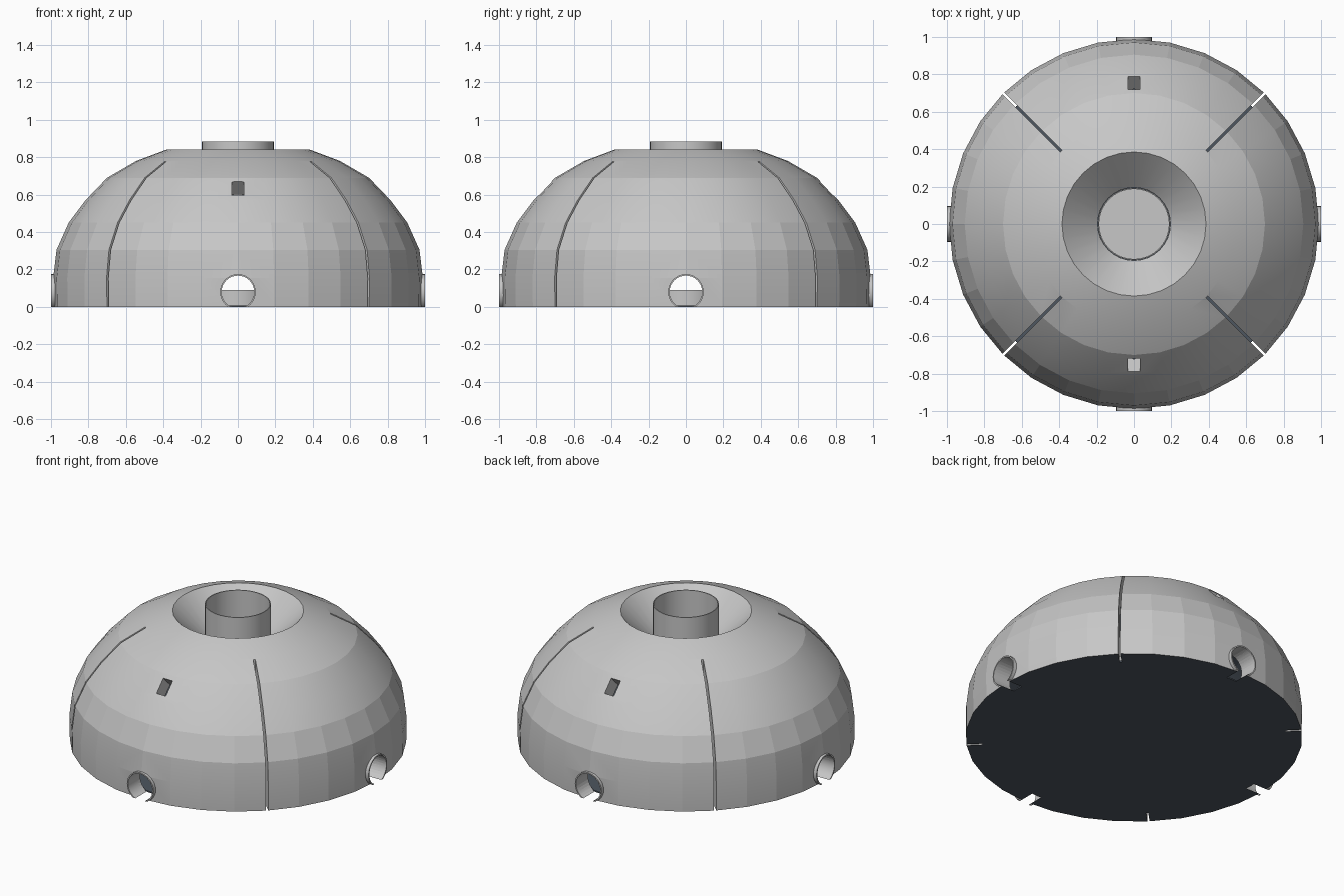
import bpy, bmesh, math
from mathutils import Matrix, Vector

if "Cube" in bpy.data.objects:
    bpy.data.objects.remove(bpy.data.objects["Cube"])


def material(name, rgb):
    m = bpy.data.materials.new(name)
    m.diffuse_color = (*rgb, 1)
    m.use_nodes = True
    m.node_tree.nodes["Principled BSDF"].inputs["Base Color"].default_value = m.diffuse_color
    return m


GREY = material("light grey", (0.57, 0.57, 0.57))
DARK = material("dark slate", (0.075, 0.092, 0.115))


def finish(name, bm, mats):
    bmesh.ops.recalc_face_normals(bm, faces=bm.faces[:])
    me = bpy.data.meshes.new(name)
    bm.to_mesh(me)
    bm.free()
    for m in mats:
        me.materials.append(m)
    ob = bpy.data.objects.new(name, me)
    bpy.context.collection.objects.link(ob)
    return ob


def lathe(name, profile, mats, segs=32, dark=()):
    """Spin a closed (radius, z) outline; edges listed in dark get slot 1."""
    bm = bmesh.new()
    rings = [[bm.verts.new((r * math.cos(2 * math.pi * i / segs),
                            r * math.sin(2 * math.pi * i / segs), z))
              for i in range(segs)] for r, z in profile]
    for k, a in enumerate(rings):
        b = rings[(k + 1) % len(rings)]
        for i in range(segs):
            j = (i + 1) % segs
            bm.faces.new((a[i], a[j], b[j], b[i])).material_index = int(k in dark)
    return finish(name, bm, mats)


def box(name, size, mat):
    bm = bmesh.new()
    bmesh.ops.create_cube(bm, size=1, matrix=mat @ Matrix.Diagonal((*size, 1)))
    return finish(name, bm, [GREY])


def cylinder(name, r, depth, mat, color, segs=32):
    bm = bmesh.new()
    bmesh.ops.create_cone(bm, cap_ends=True, segments=segs, radius1=r, radius2=r,
                          depth=depth, matrix=mat)
    return finish(name, bm, [color])


def cut(ob, cutter):
    mod = ob.modifiers.new("cut", "BOOLEAN")
    mod.operation, mod.solver, mod.object = "DIFFERENCE", "EXACT", cutter
    bpy.context.view_layer.objects.active = ob
    bpy.ops.object.modifier_apply(modifier=mod.name)
    bpy.data.objects.remove(cutter)


def smooth(ob, deg):
    bpy.ops.object.select_all(action="DESELECT")
    ob.select_set(True)
    bpy.context.view_layer.objects.active = ob
    bpy.ops.object.shade_smooth_by_angle(angle=math.radians(deg))


def turn(deg):
    return Matrix.Rotation(math.radians(deg), 4, "Z")


# Hollow dome with a funnel sunk into its top; dark lining and underside
outer = [(.985, 0), (.988, .155), (.97, .305), (.905, .45), (.815, .57),
         (.70, .69), (.545, .78), (.385, .84)]
inner = [(.195, .66), (.195, .62), (.38, .74), (.50, .69), (.64, .61),
         (.74, .51), (.82, .41), (.875, .29), (.885, .15), (.885, 0)]
prof = outer + inner
dome = lathe("dome_shell", prof, [GREY, DARK], dark=range(9, len(prof)))

# Cuts: round openings, diagonal slits, two tilted square windows
HOLE_Z, HOLE_R = .08, .087
for a in (0, 90):
    cut(dome, cylinder("opening_cutter", HOLE_R, 2.4, turn(a)
                       @ Matrix.Translation((0, 0, HOLE_Z))
                       @ Matrix.Rotation(math.pi / 2, 4, "Y"), GREY))
for a in (45, 135, 225, 315):
    cut(dome, box("slit_cutter", (.55, .013, 2),
                  turn(a) @ Matrix.Translation((.825, 0, 0))))
for a in (90, 270):
    cut(dome, box("window_cutter", (.3, .066, .1),
                  turn(a) @ Matrix.Translation((.757, 0, .637))
                  @ Matrix.Rotation(math.radians(-45), 4, "Y")))
smooth(dome, 10)

# Collars around the four openings, trimmed flat at the ground
for i, a in enumerate((0, 90, 180, 270)):
    collar = lathe("opening_collar_%d" % i, [(.095, .9), (.095, 1), (HOLE_R, 1), (HOLE_R, .9)], [GREY])
    collar.data.transform(turn(a) @ Matrix.Translation((0, 0, HOLE_Z))
                          @ Matrix.Rotation(math.pi / 2, 4, "Y"))
    bm = bmesh.new()
    bm.from_mesh(collar.data)
    bmesh.ops.bisect_plane(bm, geom=bm.verts[:] + bm.edges[:] + bm.faces[:],
                           plane_co=(0, 0, 0), plane_no=(0, 0, 1), clear_inner=True)
    bm.to_mesh(collar.data)
    bm.free()
    smooth(collar, 30)

# Open central tube, pedestal beneath it, and floor
tube = lathe("central_tube", [(.193, .45), (.193, .885), (.187, .885), (.187, .45)], [GREY])
smooth(tube, 30)
pedestal = cylinder("inner_pedestal", .193, .085, Matrix.Translation((0, 0, .0475)), GREY)
smooth(pedestal, 30)
cylinder("floor", .89, .008, Matrix.Translation((0, 0, .004)), DARK)
